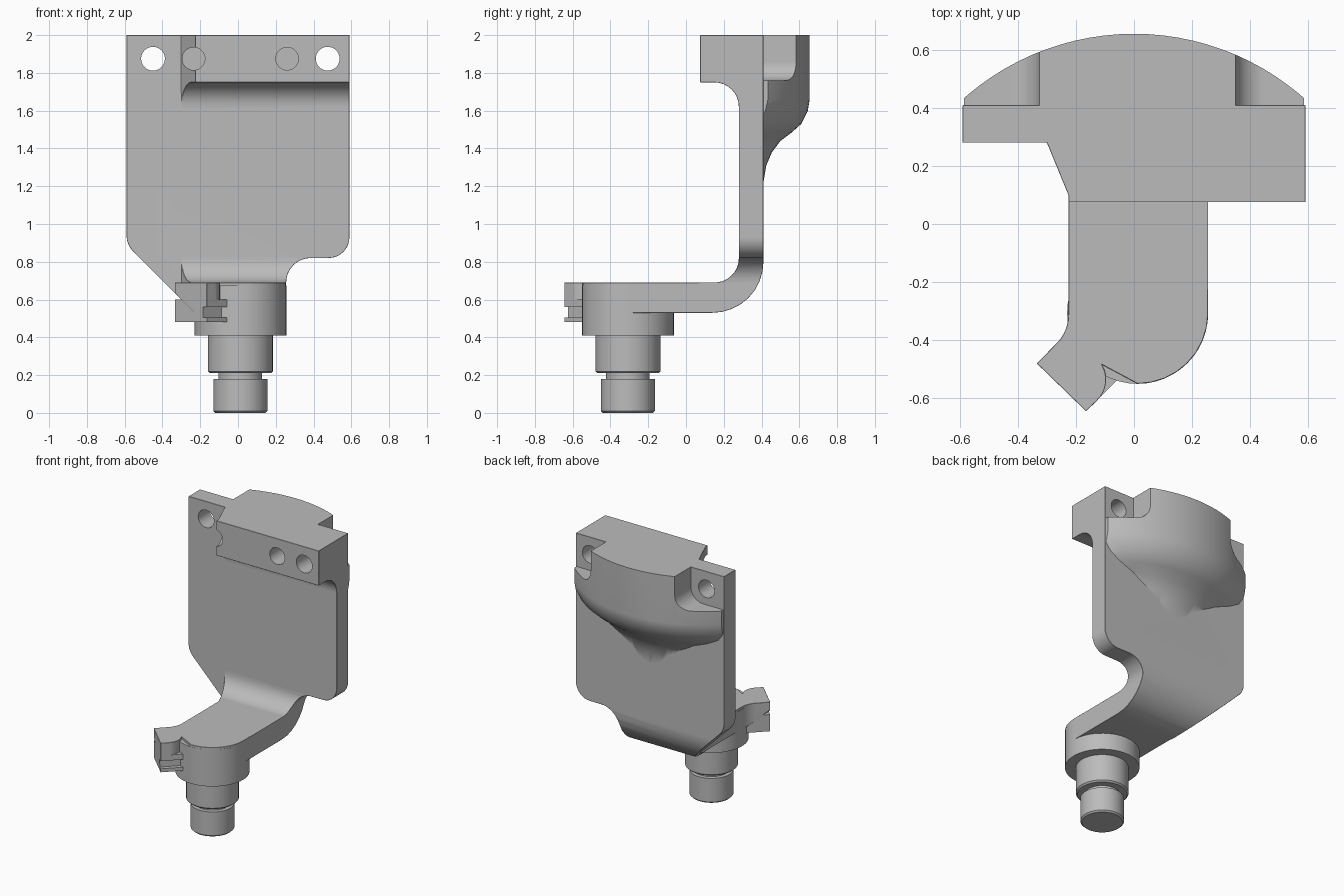
import bpy, bmesh
from math import sin, cos, pi, tan, radians
from mathutils import Vector, Matrix

cube = bpy.data.objects.get("Cube")
if cube:
    bpy.data.objects.remove(cube, do_unlink=True)

metal = bpy.data.materials.new("plain grey")
metal.use_nodes = True
metal.diffuse_color = (0.5, 0.5, 0.5, 1)
metal.node_tree.nodes["Principled BSDF"].inputs["Base Color"].default_value = (0.5, 0.5, 0.5, 1)

CX, CY = 0.0125, -0.3075    # pin axis
PIN_R = 0.2425              # boss radius


def finish(name, bm):
    bmesh.ops.recalc_face_normals(bm, faces=bm.faces)
    mesh = bpy.data.meshes.new(name)
    bm.to_mesh(mesh)
    bm.free()
    mesh.materials.append(metal)
    obj = bpy.data.objects.new(name, mesh)
    bpy.context.collection.objects.link(obj)
    return obj


def rounded(points, steps=8):
    """Outline from (u, v) or (u, v, radius) corners, with arcs at the radii."""
    out = []
    for i, p in enumerate(points):
        c = Vector(p[:2])
        if len(p) == 2:
            out.append(c)
            continue
        a = (Vector(points[i - 1][:2]) - c).normalized()
        b = (Vector(points[(i + 1) % len(points)][:2]) - c).normalized()
        half = a.angle(b) / 2
        centre = c + (a + b).normalized() * p[2] / sin(half)
        start = c + a * p[2] / tan(half) - centre
        end = c + b * p[2] / tan(half) - centre
        sweep = start.angle_signed(end)
        for k in range(steps + 1):
            t = -sweep * k / steps
            out.append(centre + Matrix.Rotation(t, 2) @ start)
    return out


def prism(name, points, axis, lo, hi):
    """Extrude an outline along one axis."""
    place = {"x": lambda u, v: (lo, u, v), "y": lambda u, v: (u, lo, v),
             "z": lambda u, v: (u, v, lo)}[axis]
    bm = bmesh.new()
    face = bm.faces.new([bm.verts.new(place(*p)) for p in points])
    new = bmesh.ops.extrude_face_region(bm, geom=[face])["geom"]
    shift = Vector([(hi - lo) * (axis == a) for a in "xyz"])
    bmesh.ops.translate(bm, vec=shift, verts=[v for v in new if isinstance(v, bmesh.types.BMVert)])
    return finish(name, bm)


def sweep(name, profile, centre, start, angle, steps):
    """Turn a closed (radius, z) profile round a vertical axis."""
    bm = bmesh.new()
    d = Vector((cos(start), sin(start), 0))
    c = Vector((centre[0], centre[1], 0))
    face = bm.faces.new([bm.verts.new(c + d * r + Vector((0, 0, z))) for r, z in profile])
    full = angle > 6
    bmesh.ops.spin(bm, geom=[face] + face.edges[:] + face.verts[:], cent=c, axis=(0, 0, 1),
                   angle=angle, steps=steps)
    bmesh.ops.remove_doubles(bm, verts=bm.verts, dist=0.0001)
    if full:
        inside = [f for f in bm.faces if len(f.verts) == len(profile)]
        bmesh.ops.delete(bm, geom=inside, context="FACES_ONLY")
    elif not any(len(f.verts) == len(profile) and f.calc_center_median().x * d.x > 0 for f in bm.faces):
        bmesh.ops.holes_fill(bm, edges=bm.edges)
    return finish(name, bm)


def apply(obj, kind, **settings):
    mod = obj.modifiers.new(kind.title(), kind)
    for key, value in settings.items():
        setattr(mod, key, value)
    bpy.context.view_layer.objects.active = obj
    bpy.ops.object.modifier_apply(modifier=mod.name)


def combine(obj, other, operation):
    apply(obj, "BOOLEAN", object=other, operation=operation, solver="EXACT")
    bpy.data.objects.remove(other, do_unlink=True)


# Bent plate: side profile, trimmed by the front outline and the plan outline
bracket = prism("bracket", rounded([
    (-0.7, 0.53), (0.41, 0.53, 0.27), (0.41, 2), (0.075, 2), (0.075, 1.75),
    (0.28, 1.75, 0.13), (0.28, 0.69, 0.13), (-0.7, 0.69)]), "x", -0.8, 0.8)
front_outline = prism("front_outline", rounded([
    (-0.59, 2.1), (-0.59, 0.89, 0.12), (-0.2, 0.5), (0.255, 0.5), (0.255, 0.82, 0.13),
    (0.59, 0.82, 0.11), (0.59, 2.1)]), "y", -0.9, 0.9)
combine(bracket, front_outline, "INTERSECT")

nose = [(CX + PIN_R * cos(-a * pi / 16), CY + PIN_R * sin(-a * pi / 16)) for a in range(9)]
plan = rounded([(-0.7, 0.5), (-0.7, 0.28), (-0.3, 0.28), (-0.226, 0.1), (-0.226, -0.37, 0.14),
                (-0.335, -0.48), (-0.165, -0.645), (-0.07, -0.552, 0.1)])
plan += [Vector(p) for p in reversed(nose)] + [Vector((0.255, 0.04)), Vector((0.7, 0.04)), Vector((0.7, 0.5))]
combine(bracket, prism("plan_outline", plan, "z", 0.3, 2.2), "INTERSECT")
apply(bracket, "BEVEL", width=0.01, segments=1, limit_method="ANGLE", angle_limit=radians(50))

# Curved swelling on the back, with a filleted pocket at each upper corner
swell = [(0.3, 2), (0.655, 2), (0.655, 1.66), (0.645, 1.6), (0.61, 1.53), (0.56, 1.485),
         (0.5, 1.44), (0.455, 1.38), (0.425, 1.31), (0.41, 1.22), (0.4, 1.12), (0.3, 1.12)]
back_swell = sweep("back_swell", [(y + 0.23, z) for y, z in swell], (0, -0.23),
                   radians(40), radians(100), 30)
combine(back_swell, prism("trim", [(-0.585, 0.36), (0.585, 0.36), (0.585, 0.9), (-0.585, 0.9)],
                          "z", 1, 2.2), "INTERSECT")
for side in (-1, 1):
    pocket = rounded([(0.3375, 2.2), (0.3375, 1.76, 0.1), (0.8, 1.76), (0.8, 2.2)])
    cutter = prism("pocket", [(CX + side * u, v) for u, v in pocket], "y", 0.3, 0.9)
    combine(back_swell, cutter, "DIFFERENCE")
combine(bracket, back_swell, "UNION")

# Lug below the foot, with a groove along its side
lug = prism("lug", [(-0.334, -0.48), (-0.165, -0.644), (-0.05, -0.53), (-0.22, -0.366)], "z", 0.48, 0.6)
combine(bracket, lug, "UNION")
groove = prism("groove", [(-0.2, -0.64), (-0.14, -0.7), (0.02, -0.54), (-0.04, -0.48)], "z", 0.505, 0.56)
combine(bracket, groove, "DIFFERENCE")

# Boss and stepped pin
steps = [(0, 0), (0.133, 0), (0.143, 0.01), (0.143, 0.18), (0.115, 0.18), (0.115, 0.21),
         (0.162, 0.21), (0.172, 0.22), (0.172, 0.41), (0.243, 0.41), (0.243, 0.675), (0, 0.675)]
combine(bracket, sweep("pin", steps, (CX, CY), 0, 2 * pi, 48), "UNION")

# Holes in the top bar: outer pair right through, inner pair blind
for side in (-1, 1):
    for offset, radius, depth in ((0.4625, 0.063, 0.6), (0.2475, 0.06, 0.3)):
        x = CX + side * offset
        ring = [(x + radius * cos(k * pi / 16), 1.875 + radius * sin(k * pi / 16)) for k in range(32)]
        combine(bracket, prism("hole", ring, "y", -0.1, depth), "DIFFERENCE")

# Smooth shading with crisp edges
bpy.ops.object.select_all(action="DESELECT")
bracket.select_set(True)
bpy.context.view_layer.objects.active = bracket
bpy.ops.object.shade_smooth_by_angle(angle=radians(30))
normals = bracket.modifiers.new("Normals", "WEIGHTED_NORMAL")
normals.keep_sharp = True
